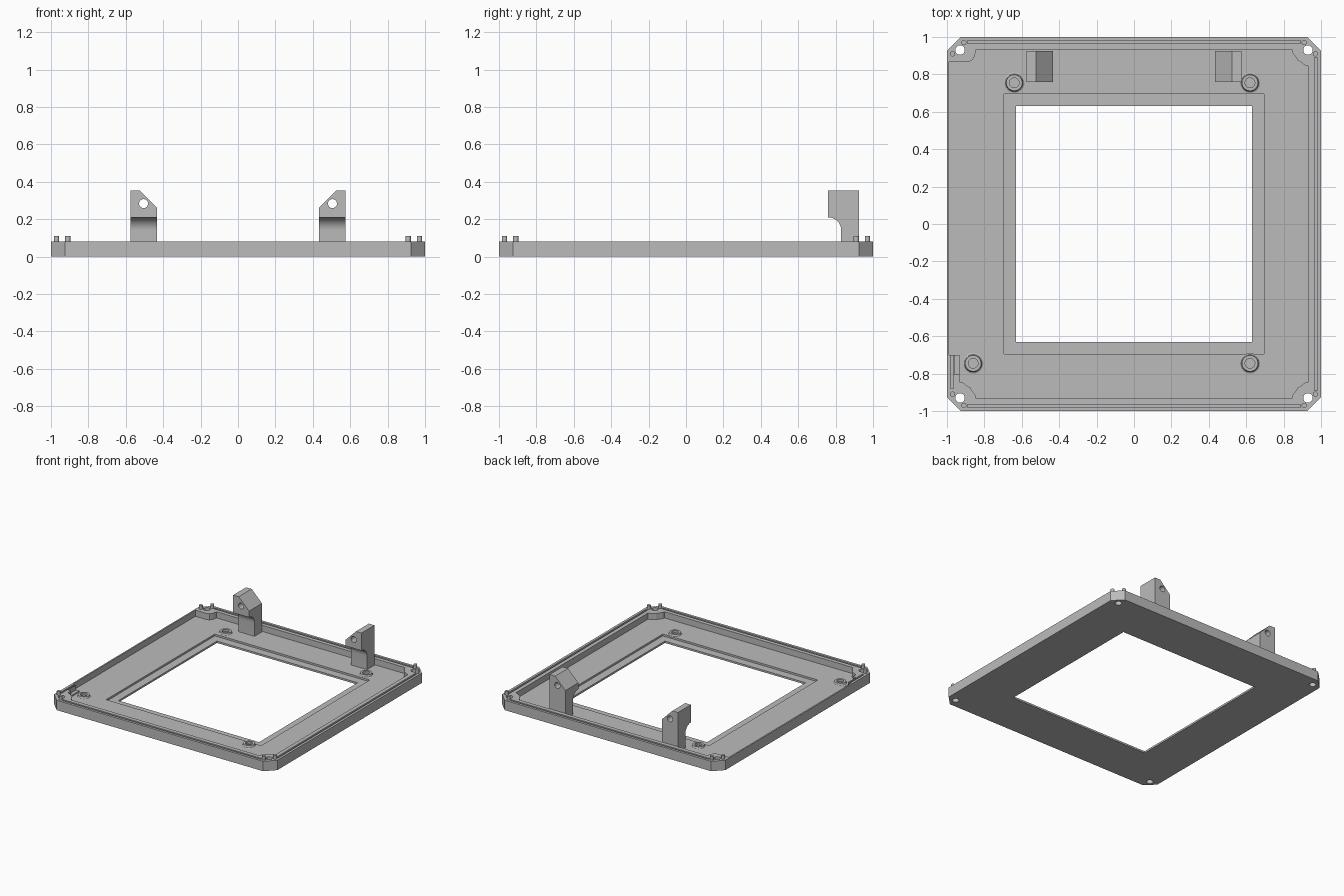
import bpy
import bmesh
from math import pi, cos, sin, radians
from mathutils import Matrix, Vector

if "Cube" in bpy.data.objects:
    bpy.data.objects.remove(bpy.data.objects["Cube"])

grey = bpy.data.materials.new("light grey plastic")
grey.use_nodes = True
colour = (0.5, 0.5, 0.5, 1)
grey.diffuse_color = colour
grey.node_tree.nodes["Principled BSDF"].inputs["Base Color"].default_value = colour


def finish(name, bm):
    bmesh.ops.recalc_face_normals(bm, faces=bm.faces)
    mesh = bpy.data.meshes.new(name)
    bm.to_mesh(mesh)
    bm.free()
    mesh.materials.append(grey)
    ob = bpy.data.objects.new(name, mesh)
    bpy.context.collection.objects.link(ob)
    return ob


def prism(name, points, low, high, matrix=Matrix()):
    """Extrude a flat outline from low to high, then place it."""
    bm = bmesh.new()
    face = bm.faces.new([bm.verts.new((x, y, low)) for x, y in points])
    side = bmesh.ops.extrude_face_region(bm, geom=[face])
    top = [v for v in side["geom"] if isinstance(v, bmesh.types.BMVert)]
    bmesh.ops.translate(bm, verts=top, vec=(0, 0, high - low))
    bm.transform(matrix)
    return finish(name, bm)


def rect(x0, x1, y0, y1):
    return [(x0, y0), (x1, y0), (x1, y1), (x0, y1)]


def circle(x, y, r, n=32):
    return [(x + r * cos(2 * pi * i / n), y + r * sin(2 * pi * i / n)) for i in range(n)]


def cut(ob, cutters, operation="DIFFERENCE"):
    """Apply boolean cutters one by one and discard them."""
    for cutter in cutters:
        mod = ob.modifiers.new("cut", "BOOLEAN")
        mod.operation, mod.object, mod.solver = operation, cutter, "EXACT"
        bpy.context.view_layer.update()
        graph = bpy.context.evaluated_depsgraph_get()
        mesh = bpy.data.meshes.new_from_object(ob.evaluated_get(graph))
        ob.modifiers.clear()
        ob.data = mesh
        bpy.data.objects.remove(cutter)


def smooth(ob):
    bpy.ops.object.select_all(action="DESELECT")
    ob.select_set(True)
    bpy.context.view_layer.objects.active = ob
    bpy.ops.object.shade_smooth_by_angle(angle=radians(30))


HEIGHT, FLOOR, LEDGE = 0.08, 0.03, 0.015
WALL = 0.932
CORNERS = [(sx, sy) for sx in (-1, 1) for sy in (-1, 1)]

# Frame: chamfered square tray
c = 0.925
frame = prism("frame", [(-c, -1), (c, -1), (1, -c), (1, c),
                        (c, 1), (-c, 1), (-1, c), (-1, -c)], 0, HEIGHT)

# Cavity outline, stepping round the rounded corner bosses
bulge = [(WALL, 0.845), (0.91, 0.85), (0.897, 0.863), (0.875, 0.875),
         (0.863, 0.897), (0.85, 0.91), (0.845, WALL)]
outline = list(bulge)
outline += [(-0.845, WALL), (-0.852, 0.895), (-0.868, 0.873), (-0.89, 0.866),
            (-0.988, 0.866), (-0.988, -0.7), (-WALL, -0.7)]
outline += [(-x, -y) for x, y in bulge]
outline += [(x, -y) for x, y in reversed(bulge)]
cutters = [prism("cavity", outline, FLOOR, 0.2)]

# Window opening with its stepped ledge, and the pocket in the side wall
cutters.append(prism("ledge", rect(-0.695, 0.695, -0.695, 0.695), LEDGE, 0.2))
cutters.append(prism("window", rect(-0.63, 0.63, -0.63, 0.63), -0.1, 0.2))
cutters.append(prism("pocket", rect(-0.96, -0.9, -0.805, -0.65), FLOOR + 0.01, 0.2))

# Seal grooves in the rim
for x0, x1, y0, y1 in ((-0.89, 0.89, 0.964, 0.98), (-0.89, 0.89, -0.98, -0.964),
                       (0.964, 0.98, -0.89, 0.89), (-0.98, -0.966, -0.88, -0.65)):
    cutters.append(prism("groove", rect(x0, x1, y0, y1), HEIGHT - 0.02, 0.2))

# Corner screw holes
for sx, sy in CORNERS:
    cutters.append(prism("screw_hole", circle(0.93 * sx, 0.93 * sy, 0.025), -0.1, 0.2))
cut(frame, cutters)
smooth(frame)

# Locating pins, two at each corner
for sx, sy in CORNERS:
    for x, y in ((0.97, 0.91), (0.91, 0.97)):
        smooth(prism("locating_pin", circle(x * sx, y * sy, 0.014, 20), HEIGHT - 0.01, 0.11))

# Screw bosses on the floor: a lathed ring with a flared foot
ring = [(0.026, 0), (0.026, 0.018), (0.043, 0.018), (0.044, 0.009), (0.048, 0.003), (0.055, 0)]
for x, y in ((-0.64, 0.755), (0.62, 0.755), (-0.86, -0.745), (0.62, -0.745)):
    bm = bmesh.new()
    verts = [bm.verts.new((r, 0, z)) for r, z in ring]
    edges = [bm.edges.new(pair) for pair in zip(verts, verts[1:] + verts[:1])]
    bmesh.ops.spin(bm, geom=verts + edges, axis=(0, 0, 1), cent=(0, 0, 0),
                   angle=2 * pi, steps=32, use_duplicate=False)
    bmesh.ops.remove_doubles(bm, verts=bm.verts, dist=0.0005)
    bm.transform(Matrix.Translation((x, y, FLOOR)))
    smooth(finish("screw_boss", bm))

# Hinge brackets: side profile with a scooped front, clipped by the front outline
side_axes = Matrix(((0, 0, 1, 0), (1, 0, 0, 0), (0, 1, 0, 0), (0, 0, 0, 1)))
front_axes = Matrix(((1, 0, 0, 0), (0, 0, 1, 0), (0, 1, 0, 0), (0, 0, 0, 1)))
scoop = [(0.76 + 0.07 * sin(a), 0.14 + 0.07 * cos(a)) for a in
         [pi / 2 * i / 10 for i in range(11)]]
profile = scoop + [(0.83, FLOOR), (0.925, FLOOR), (0.925, 0.353), (0.76, 0.353)]
for s in (-1, 1):
    bracket = prism("hinge_bracket", profile, min(0.433 * s, 0.575 * s),
                    max(0.433 * s, 0.575 * s), side_axes)
    corner = [(s * x, z) for x, z in ((0.4, 0.228), (0.55, 0.378), (0.4, 0.378))]
    cut(bracket, [prism("bevel", corner, 0.5, 1.2, front_axes),
                  prism("pin_hole", circle(0.505 * s, 0.283, 0.024), 0.5, 1.2, front_axes)])
    smooth(bracket)
